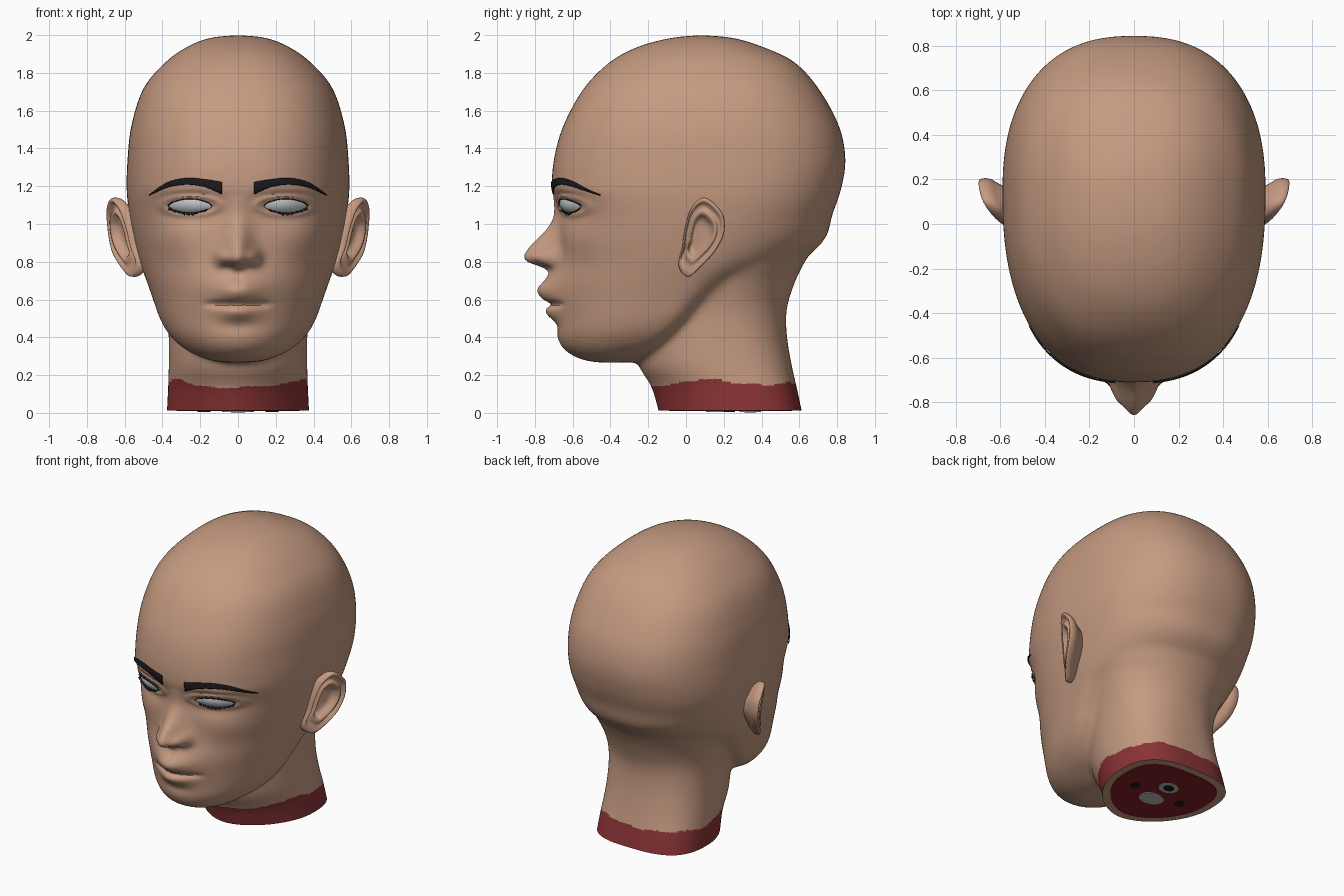
import bpy, bmesh, math
from mathutils import Vector
from mathutils.bvhtree import BVHTree

if "Cube" in bpy.data.objects:
    bpy.data.objects.remove(bpy.data.objects["Cube"])


def material(name, rgb):
    m = bpy.data.materials.new(name)
    m.diffuse_color = (*rgb, 1)
    m.use_nodes = True
    m.node_tree.nodes["Principled BSDF"].inputs["Base Color"].default_value = m.diffuse_color
    return m


SKIN = material("skin", (0.56, 0.325, 0.22))
RED = material("neck_red", (0.26, 0.034, 0.036))
DARK_RED = material("cut_dark_red", (0.23, 0.013, 0.016))
WHITE = material("eye_white", (0.60, 0.64, 0.65))
BONE = material("bone_grey", (0.52, 0.50, 0.47))
BLACK = material("brow_black", (0.012, 0.010, 0.012))


def smooth_rows(rows, n, closed=False):
    """Catmull-Rom interpolation through rows of numbers."""
    m, out = len(rows), []
    get = lambda i: rows[i % m] if closed else rows[max(0, min(m - 1, i))]
    for i in range(m if closed else m - 1):
        for k in range(n):
            t = k / n
            out.append(tuple(
                0.5 * (2 * q + (r - p) * t + (2 * p - 5 * q + 4 * r - s) * t * t
                       + (3 * q - p - 3 * r + s) * t ** 3)
                for p, q, r, s in zip(get(i - 1), get(i), get(i + 1), get(i + 2))))
    if not closed:
        out.append(tuple(rows[-1]))
    return out


def loft(bm, rings):
    vs = [[bm.verts.new(p) for p in ring] for ring in rings]
    n = len(vs[0])
    for a, b in zip(vs, vs[1:]):
        for k in range(n):
            bm.faces.new((a[k], a[(k + 1) % n], b[(k + 1) % n], b[k]))
    bm.faces.new(vs[0][::-1])
    bm.faces.new(vs[-1])


def section(row, back, count=96):
    """Horizontal outline: z, front y, back y, widest y, half width, front squareness."""
    z, yf, yb, yc, w, nf = row
    pts = []
    for k in range(count):
        a = 2 * math.pi * k / count
        c, s = math.cos(a), math.sin(a)
        e = 2 / (nf if c > 0 else back)
        y = yc + ((yf - yc) if c > 0 else (yb - yc)) * abs(c) ** e
        pts.append(Vector((math.copysign(w * abs(s) ** e, s), y, z)))
    return pts


def add_object(bm, name, mats, angle=50):
    me = bpy.data.meshes.new(name)
    bm.to_mesh(me)
    bm.free()
    ob = bpy.data.objects.new(name, me)
    bpy.context.collection.objects.link(ob)
    for m in mats:
        me.materials.append(m)
    bpy.ops.object.select_all(action='DESELECT')
    ob.select_set(True)
    bpy.context.view_layer.objects.active = ob
    bpy.ops.object.shade_smooth_by_angle(angle=math.radians(angle))
    return ob


# Skull with jaw, and neck, fused into one skin
HEAD = [(2.0, .07, .09, .08, .01, 2.1), (1.985, -.08, .25, .08, .15, 2.1),
        (1.94, -.25, .40, .08, .265, 2.2), (1.86, -.40, .57, .10, .38, 2.3),
        (1.72, -.54, .70, .12, .50, 2.4), (1.52, -.65, .81, .13, .565, 2.4),
        (1.34, -.70, .845, .14, .585, 2.4), (1.18, -.71, .82, .14, .59, 2.4),
        (1.05, -.68, .775, .13, .575, 2.35), (.92, -.67, .735, .10, .55, 2.3),
        (.80, -.67, .60, .07, .52, 2.2), (.70, -.68, .37, .02, .485, 2.2),
        (.60, -.68, .20, -.03, .45, 2.15), (.50, -.68, .09, -.09, .415, 2.1),
        (.42, -.685, .01, -.16, .37, 2.05), (.35, -.66, -.06, -.25, .30, 2.0),
        (.30, -.595, -.15, -.36, .21, 2.0), (.272, -.51, -.24, -.39, .115, 2.0),
        (.265, -.42, -.40, -.41, .01, 2.0)]
NECK = [(-.1, -.12, .64, .30, .38, 1.75), (0, -.145, .615, .28, .377, 1.75),
        (.14, -.185, .585, .26, .37, 1.8), (.25, -.25, .56, .22, .367, 1.9),
        (.4, -.25, .535, .2, .367, 2.0), (.55, -.2, .533, .2, .38, 2.1),
        (.7, -.1, .58, .2, .42, 2.1), (.8, 0, .63, .22, .46, 2.1),
        (.92, .1, .70, .24, .47, 2.1)]
bm = bmesh.new()
loft(bm, [section(r, 2.1 + .3 * min(1, max(0, (r[0] - .8) / .3))) for r in smooth_rows(HEAD, 5)])
loft(bm, [section(r, max(2.1, 3 - 1.5 * max(0, r[0]))) for r in smooth_rows(NECK, 4)])
bmesh.ops.recalc_face_normals(bm, faces=bm.faces)
base = add_object(bm, "head_base", [SKIN])
rm = base.modifiers.new("fuse", 'REMESH')
rm.mode, rm.voxel_size = 'VOXEL', 0.0115
sm = base.modifiers.new("relax", 'SMOOTH')
sm.factor, sm.iterations = 0.5, 50
fused = bpy.data.meshes.new_from_object(
    base.evaluated_get(bpy.context.evaluated_depsgraph_get()))
bpy.data.objects.remove(base)
bm = bmesh.new()
bm.from_mesh(fused)
bpy.data.meshes.remove(fused)

# Face relief: how far the skin moves forward at each x, z
NOSE = smooth_rows([(1.15, 0), (1.08, .015), (1.02, .035), (.96, .078), (.90, .14),
                    (.86, .17), (.83, .18), (.80, .157), (.785, .11),
                    (.765, .045), (.74, .01), (.70, 0)], 6)
EYE_X, EYE_Z, EYE_W = 0.25, 1.097, 0.115


def nose_height(z):
    for (z0, h0), (z1, h1) in zip(NOSE, NOSE[1:]):
        if z1 <= z <= z0:
            return h0 + (h1 - h0) * (z0 - z) / max(z0 - z1, 1e-6)
    return 0


def relief(x, z):
    u = abs(x)
    g = lambda cx, cz, sx, sz: math.exp(-((u - cx) / sx) ** 2 - ((z - cz) / sz) ** 2)
    d = nose_height(z) * math.exp(-(u / (.062 + .016 * g(u, .83, 1, .12))) ** 2)
    d += .055 * g(.085, .825, .036, .04) - .02 * g(.05, .775, .022, .015)     # nostrils
    d += .06 * g(0, .66, .19, .13) + .05 * g(0, .645, .11, .06)               # upper lip
    d += .04 * g(0, .53, .10, .04) - .008 * g(0, .455, .10, .03)              # lower lip
    d -= .034 * math.exp(-(u / .165) ** 6 - ((z - .575) / .014) ** 2)         # mouth line
    d -= .008 * g(0, .71, .018, .04)
    d += .015 * g(.28, 1.18, .16, .04) + .012 * g(.33, .90, .13, .1)          # brow, cheek
    d -= .05 * g(EYE_X - .01, 1.085, .15, .085)                               # socket
    d += .035 * g(EYE_X, EYE_Z, .10, .05)
    d -= .010 * g(EYE_X, 1.16 - .8 * (u - EYE_X) ** 2, .10, .012)             # lid crease
    e = math.hypot((u - EYE_X) / EYE_W, (z - EYE_Z) / .040)
    return d + .010 * math.exp(-((e - 1.3) / .25) ** 2)                       # lid rim


for v in bm.verts:
    x, y, z = v.co
    if y < -.3 and .3 < z < 1.4:
        v.co.y -= relief(x, z) * min(1, (-.3 - y) / .15)
for i in range(2):
    bmesh.ops.smooth_vert(bm, verts=[v for v in bm.verts if v.co.y < -.55 and .4 < v.co.z < 1.05],
                          factor=.4, use_axis_x=True, use_axis_y=True, use_axis_z=True)

# Flat cut at the neck base and red band with a wavy top
bmesh.ops.bisect_plane(bm, geom=bm.verts[:] + bm.edges[:] + bm.faces[:],
                       plane_co=(0, 0, .013), plane_no=(0, 0, 1), clear_inner=True)
bmesh.ops.holes_fill(bm, edges=[e for e in bm.edges if e.is_boundary], sides=0)
bmesh.ops.recalc_face_normals(bm, faces=bm.faces)
for f in bm.faces:
    f.material_index = 0
    c = f.calc_center_median()
    if c.z < .25 and not (c.z < .02 and f.normal.z < -.9):
        a = math.atan2(c.x, .24 - c.y)
        top = .128 + .047 * min(1, max(0, (c.y + .19) / .2)) - .02 * min(1, max(0, (c.y - .1) / .2))
        top += .006 * math.sin(5 * a + 1) + .004 * math.sin(11 * a)
        f.material_index = 1 if c.z < top else 0
surface = BVHTree.FromBMesh(bm)
add_object(bm, "head", [SKIN, RED])

# Ears: bowl, raised rim and tapering back
EAR = [(.205, 1.0), (.185, 1.07), (.10, 1.14), (.03, 1.09), (-.005, .98), (-.02, .88),
       (-.04, .78), (.01, .72), (.08, .775), (.15, .85), (.195, .93)]
EAR_RINGS = [(.03, -.05), (.25, -.05), (.45, -.042), (.55, -.008), (.65, -.002), (.72, -.018),
             (.82, -.016), (.90, .004), (.97, .0), (1, -.022), (.96, -.05), (.78, -.085),
             (.55, -.16)]
for side, sign in (("right", 1), ("left", -1)):
    bm = bmesh.new()
    rings = []
    for i, (r, dx) in enumerate(smooth_rows(EAR_RINGS, 2)):
        ring = []
        for py, pz in smooth_rows(EAR, 5, True):
            y, z = .075 + (py - .075) * r, .94 + (pz - .94) * r
            soft = min(1, max(.25, (z - .74) / .1)) if i < 18 else 1
            x = .583 + .9 * y - 2 * y * y + .10 * (z - .94) + dx * soft
            ring.append(Vector((sign * x, y, z)))
        rings.append(ring)
    loft(bm, rings)
    bmesh.ops.recalc_face_normals(bm, faces=bm.faces)
    add_object(bm, side + "_ear", [SKIN], 80)


def plate(name, shape, mat, nu, nv, thick=.008):
    """Thin plate laid on the face; shape(s, t) gives x, z and lift."""
    bm = bmesh.new()
    grid = []
    for i in range(nu + 1):
        row = []
        for j in range(nv + 1):
            x, z, lift = shape(i / nu, j / nv)
            hit, nor, _, _ = surface.ray_cast(Vector((x, -2, z)), Vector((0, 1, 0)))
            row.append(bm.verts.new(hit + nor * lift))
        grid.append(row)
    for i in range(nu):
        for j in range(nv):
            bm.faces.new((grid[i][j], grid[i + 1][j], grid[i + 1][j + 1], grid[i][j + 1]))
    bmesh.ops.recalc_face_normals(bm, faces=bm.faces)
    ob = add_object(bm, name, [mat])
    mod = ob.modifiers.new("thickness", 'SOLIDIFY')
    mod.thickness, mod.offset = thick, 0


BROW = smooth_rows([(.085, 1.16, 1.222), (.17, 1.195, 1.236), (.27, 1.208, 1.243),
                    (.37, 1.194, 1.219), (.465, 1.152, 1.157)], 6)


def lid(a, up):
    return EYE_Z + (.038 if up else -.036) * max(0, 1 - a * a) ** .7


# Eyes, lashes and eyebrows
for side, sign in (("right", 1), ("left", -1)):
    def eye(s, t):
        a = (2 * s - 1) * .99
        return (sign * (EYE_X + EYE_W * a), lid(a, False) + (lid(a, True) - lid(a, False)) * t,
                .004 + .010 * (1 - a * a) * (1 - (2 * t - 1) ** 2))

    def upper_lash(s, t):
        a = 2 * s - 1
        return sign * (EYE_X + EYE_W * a), lid(a, True) + .006 * t, .005 + .008 * t

    def brow(s, t):
        x, lo, hi = BROW[round(s * (len(BROW) - 1))]
        return sign * x, lo + (hi - lo) * t, .005

    plate(side + "_eye", eye, WHITE, 20, 8)
    plate(side + "_upper_lash", upper_lash, BLACK, 20, 1, .004)
    plate(side + "_eyebrow", brow, BLACK, len(BROW) - 1, 4, .007)
    for k in range(9):
        def tick(s, t, a0=-.8 + .2 * k):
            a = a0 + .15 * s
            return sign * (EYE_X + EYE_W * a), lid(a, False) + .003 - .014 * t, .008 + .012 * t
        plate(f"{side}_lower_lash_{k + 1}", tick, BLACK, 2, 1, .004)


# Cut face of the neck: flesh, bone and openings
def disc(name, x, y, rx, ry, z, mat, height=.005):
    bm = bmesh.new()
    ring = lambda h: [Vector((x + rx * math.cos(a), y + ry * math.sin(a), h))
                      for a in (2 * math.pi * k / 32 for k in range(32))]
    loft(bm, [ring(z), ring(z + height)])
    bmesh.ops.recalc_face_normals(bm, faces=bm.faces)
    add_object(bm, name, [mat])


bm = bmesh.new()
flesh = (-.09, .56, .275, .325, 1.75)
loft(bm, [section((z, *flesh), 3) for z in (.009, .014)])
bmesh.ops.recalc_face_normals(bm, faces=bm.faces)
add_object(bm, "neck_flesh", [DARK_RED])
disc("spine_bone", 0, .17, .085, .065, .005, BONE)
disc("spine_ring", 0, .34, .066, .058, .005, BONE)
disc("spine_opening", 0, .34, .036, .03, .001, BLACK)
for side, sign in (("right", 1), ("left", -1)):
    disc(side + "_vessel", sign * .18, .23, .034, .03, .005, BLACK)
